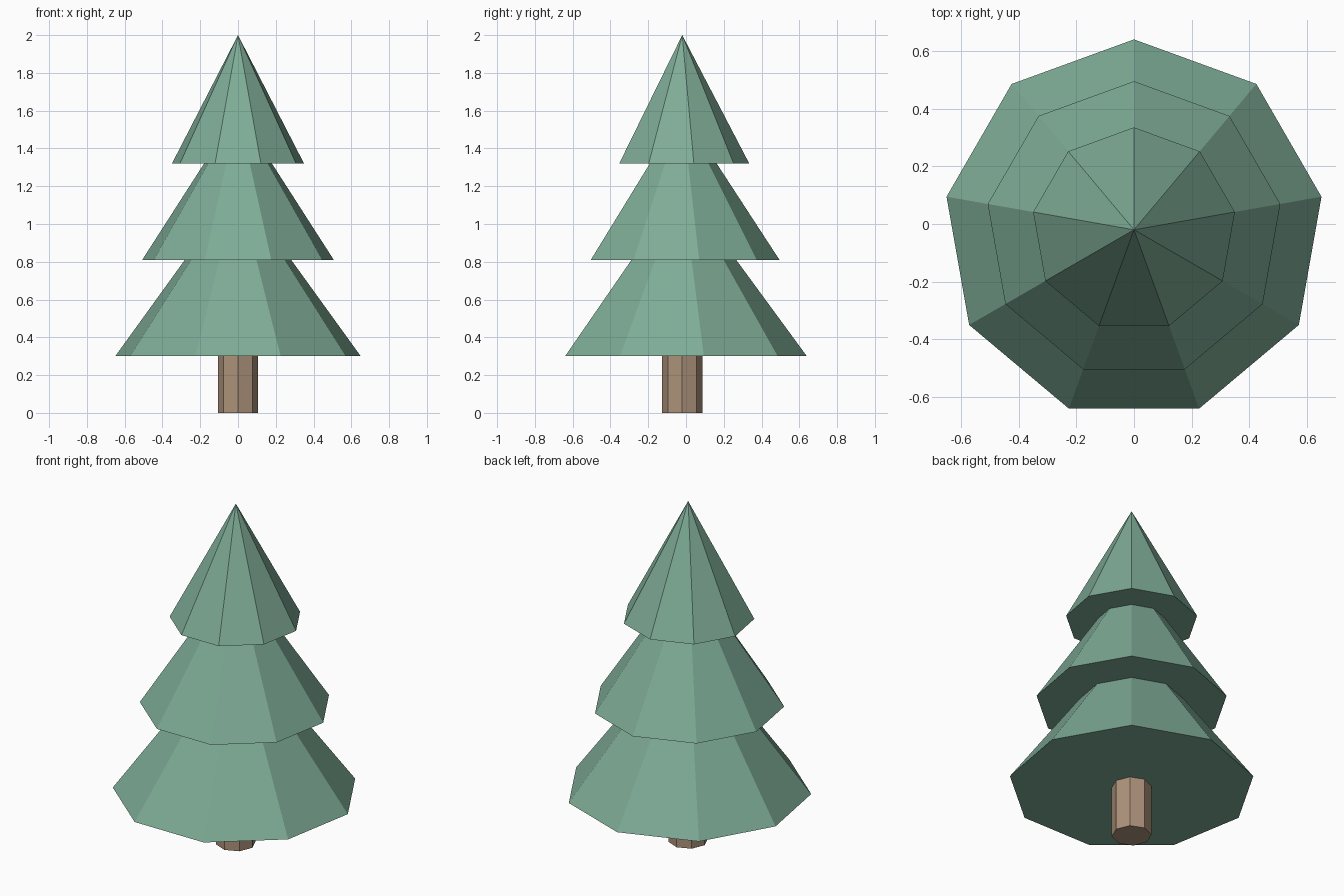
import bpy
import math

if "Cube" in bpy.data.objects:
    bpy.data.objects.remove(bpy.data.objects["Cube"])

CENTRE_Y = -0.02


def material(name, rgb):
    mat = bpy.data.materials.new(name)
    mat.diffuse_color = (*rgb, 1.0)
    mat.use_nodes = True
    mat.node_tree.nodes["Principled BSDF"].inputs["Base Color"].default_value = mat.diffuse_color
    return mat


def cone(name, sides, radius, top_radius, z0, z1, mat):
    """Flat-shaded cone or prism with one corner pointing straight back or front."""
    bpy.ops.mesh.primitive_cone_add(
        vertices=sides, radius1=radius, radius2=top_radius, depth=z1 - z0,
        end_fill_type='NGON', location=(0, CENTRE_Y, (z0 + z1) / 2))
    obj = bpy.context.object
    obj.name = name
    # turn the mesh so its first corner lies on +y
    first = max((v.co for v in obj.data.vertices if v.co.z < 0), key=lambda c: c.y)
    turn = math.pi / 2 - math.atan2(first.y, first.x)
    obj.rotation_euler.z = turn
    obj.data.materials.append(mat)
    return obj


green = material("pine green", (0.209, 0.409, 0.305))
brown = material("bark brown", (0.413, 0.287, 0.195))

# Trunk, running up into the lowest tier
cone("trunk", 8, 0.107, 0.107, 0.0, 0.40, brown)

# Three stacked nine-sided foliage tiers: radius, base height, tip height
tiers = [("lower_foliage", 0.66, 0.30, 1.20),
         ("middle_foliage", 0.515, 0.81, 1.60),
         ("upper_foliage", 0.355, 1.32, 2.00)]
for name, radius, z0, z1 in tiers:
    cone(name, 9, radius, 0.0, z0, z1, green)
